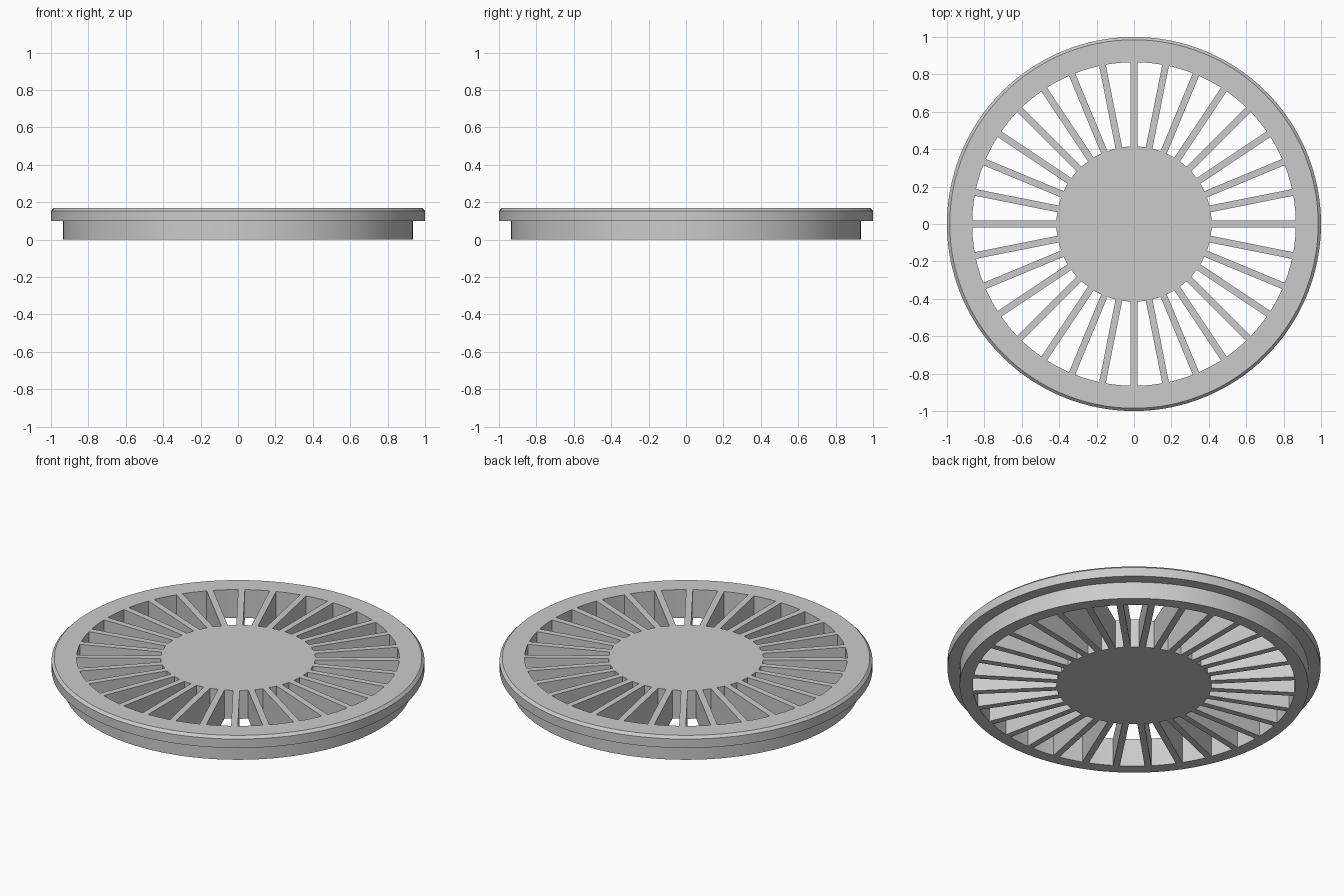
import bpy, bmesh
from math import asin, cos, sin, pi, radians

SEGMENTS = 128
SPOKES = 32
SPOKE_WIDTH = 0.036
HUB_R, RIM_R = 0.415, 0.865
HEIGHT = 0.168

if "Cube" in bpy.data.objects:
    bpy.data.objects.remove(bpy.data.objects["Cube"])

grey = bpy.data.materials.new("plain grey")
grey.use_nodes = True
colour = (0.6, 0.6, 0.6, 1)
grey.diffuse_color = colour
grey.node_tree.nodes["Principled BSDF"].inputs["Base Color"].default_value = colour


def make_object(name, bm):
    bmesh.ops.recalc_face_normals(bm, faces=bm.faces)
    mesh = bpy.data.meshes.new(name)
    bm.to_mesh(mesh)
    bm.free()
    mesh.materials.append(grey)
    obj = bpy.data.objects.new(name, mesh)
    bpy.context.collection.objects.link(obj)
    return obj


# Solid stepped disc with a chamfered top edge, turned from its profile
profile = [(0.935, 0), (0.935, 0.1), (1, 0.1), (1, 0.153), (0.985, HEIGHT)]
bm = bmesh.new()
rings = [[bm.verts.new((r * cos(2 * pi * i / SEGMENTS), r * sin(2 * pi * i / SEGMENTS), z))
          for i in range(SEGMENTS)] for r, z in profile]
for low, high in zip(rings, rings[1:]):
    for i in range(SEGMENTS):
        j = (i + 1) % SEGMENTS
        bm.faces.new((low[i], low[j], high[j], high[i]))
bm.faces.new(rings[0])
bm.faces.new(rings[-1])
wheel = make_object("spoked_grate", bm)

# Cutters for the gaps between parallel-sided spokes
bm = bmesh.new()
pitch = 2 * pi / SPOKES
steps = 4


def arc(r, centre):
    half = pitch / 2 - asin(SPOKE_WIDTH / 2 / r)
    angles = [centre + half * (2 * k / steps - 1) for k in range(steps + 1)]
    return [(r * cos(a), r * sin(a)) for a in angles]


for n in range(SPOKES):
    centre = (n + 0.5) * pitch
    outline = arc(RIM_R, centre) + arc(HUB_R, centre)[::-1]
    face = bm.faces.new([bm.verts.new((x, y, -0.1)) for x, y in outline])
    top = bmesh.ops.extrude_face_region(bm, geom=[face])["geom"]
    bmesh.ops.translate(bm, vec=(0, 0, HEIGHT + 0.2),
                        verts=[v for v in top if isinstance(v, bmesh.types.BMVert)])
cutter = make_object("gap_cutter", bm)
cutter.hide_render = True

# Open the gaps, leaving hub, spokes and rim as one solid
cut = wheel.modifiers.new("gaps", "BOOLEAN")
cut.operation = "DIFFERENCE"
cut.solver = "EXACT"
cut.object = cutter
bpy.ops.object.select_all(action="DESELECT")
bpy.context.view_layer.objects.active = wheel
wheel.select_set(True)
bpy.ops.object.modifier_apply(modifier=cut.name)
bpy.data.objects.remove(cutter)
bpy.ops.object.shade_smooth_by_angle(angle=radians(30))
